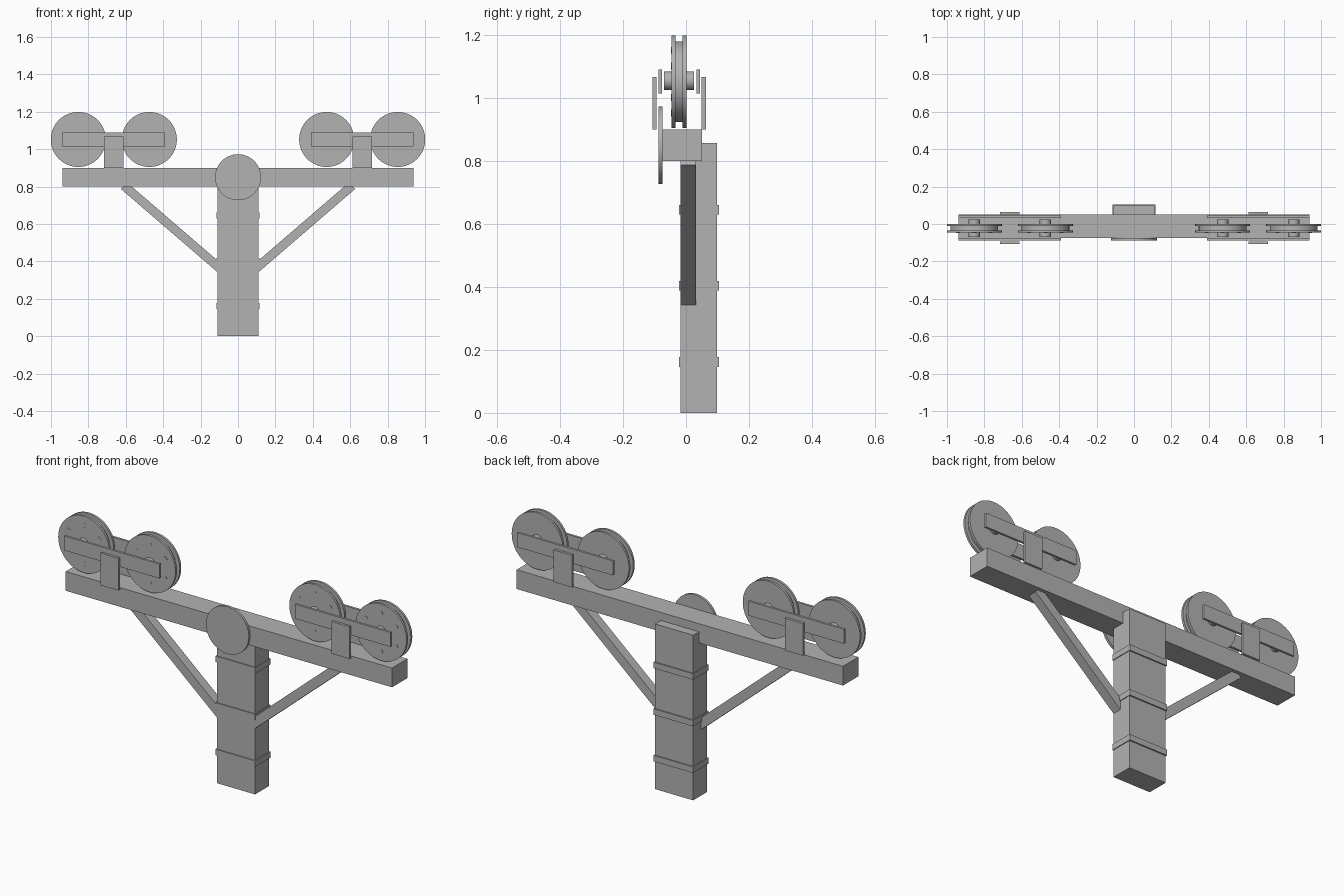
import bpy, math

if "Cube" in bpy.data.objects:
    bpy.data.objects.remove(bpy.data.objects["Cube"])

grey = bpy.data.materials.new("light_grey")
grey.diffuse_color = (0.45, 0.45, 0.45, 1)
grey.use_nodes = True
grey.node_tree.nodes["Principled BSDF"].inputs["Base Color"].default_value = grey.diffuse_color


def mesh_object(name, verts, faces, smooth=False):
    mesh = bpy.data.meshes.new(name)
    mesh.from_pydata(verts, [], faces)
    mesh.materials.append(grey)
    obj = bpy.data.objects.new(name, mesh)
    bpy.context.collection.objects.link(obj)
    if smooth:
        bpy.ops.object.select_all(action='DESELECT')
        obj.select_set(True)
        bpy.context.view_layer.objects.active = obj
        bpy.ops.object.shade_smooth_by_angle(angle=math.radians(35))
    return obj


def plate(name, outline, y0, y1):
    """Extrude a counter-clockwise (x, z) outline from y0 to y1."""
    n = len(outline)
    verts = [(x, y, z) for y in (y0, y1) for x, z in outline]
    faces = [list(range(n)), list(range(2 * n - 1, n - 1, -1))]
    faces += [[(i + 1) % n, i, n + i, n + (i + 1) % n] for i in range(n)]
    return mesh_object(name, verts, faces)


def box(name, x0, x1, y0, y1, z0, z1):
    return plate(name, [(x0, z0), (x1, z0), (x1, z1), (x0, z1)], y0, y1)


def lathe(name, x, z, profile, n=64):
    """Spin a (radius, y) profile about a line along y, capped at both ends."""
    verts, faces = [], []
    for r, y in profile:
        for i in range(n):
            a = 2 * math.pi * i / n
            verts.append((x + r * math.cos(a), y, z + r * math.sin(a)))
    for k in range(len(profile) - 1):
        for i in range(n):
            j = (i + 1) % n
            faces.append([k * n + j, k * n + i, (k + 1) * n + i, (k + 1) * n + j])
    last = (len(profile) - 1) * n
    faces += [list(range(n)), list(range(last + n - 1, last - 1, -1))]
    return mesh_object(name, verts, faces, True)


# Post with three straps, crossbeam and round front badge
box("post", -0.11, 0.11, -0.017, 0.098, 0, 0.858)
for z in (0.146, 0.388, 0.63):
    box("post_strap", -0.114, 0.114, -0.022, 0.105, z, z + 0.031)
box("crossbeam", -0.938, 0.938, -0.075, 0.051, 0.8, 0.9)
lathe("front_disc", 0, 0.85, [(0.123, -0.087), (0.123, -0.074)])

for side in (-1, 1):
    # Diagonal brace
    brace = [(0.10, 0.334), (0.626, 0.787), (0.613, 0.802), (0.57, 0.802), (0.10, 0.397)]
    outline = [(side * x, z) for x, z in brace]
    plate("brace", outline if side > 0 else outline[::-1], -0.018, 0.032)

    # Paired rails and upright brackets carrying the wheels
    c = side * 0.664
    for y0, y1 in ((-0.088, -0.076), (0.033, 0.045)):
        box("wheel_rail", c - 0.275, c + 0.275, y0, y1, 1.015, 1.09)
    for y0, y1 in ((-0.107, -0.094), (0.05, 0.063)):
        box("rail_bracket", c - 0.052, c + 0.052, y0, y1, 0.9, 1.067)

    # Grooved wheels with axles and face bolts
    for x in (c - 0.19, c + 0.19):
        lathe("wheel", x, 1.052, [(0.147, -0.046), (0.147, -0.034), (0.128, -0.034),
                                  (0.128, -0.011), (0.147, -0.011), (0.147, 0.001)])
        lathe("axle", x, 1.055, [(0.03, -0.07), (0.03, 0.025)], 24)
        for k in range(6):
            a = math.radians(60 * k + 30)
            lathe("wheel_bolt", x + 0.1 * math.cos(a), 1.052 + 0.1 * math.sin(a),
                  [(0.011, -0.0475), (0.011, -0.045)], 12)
